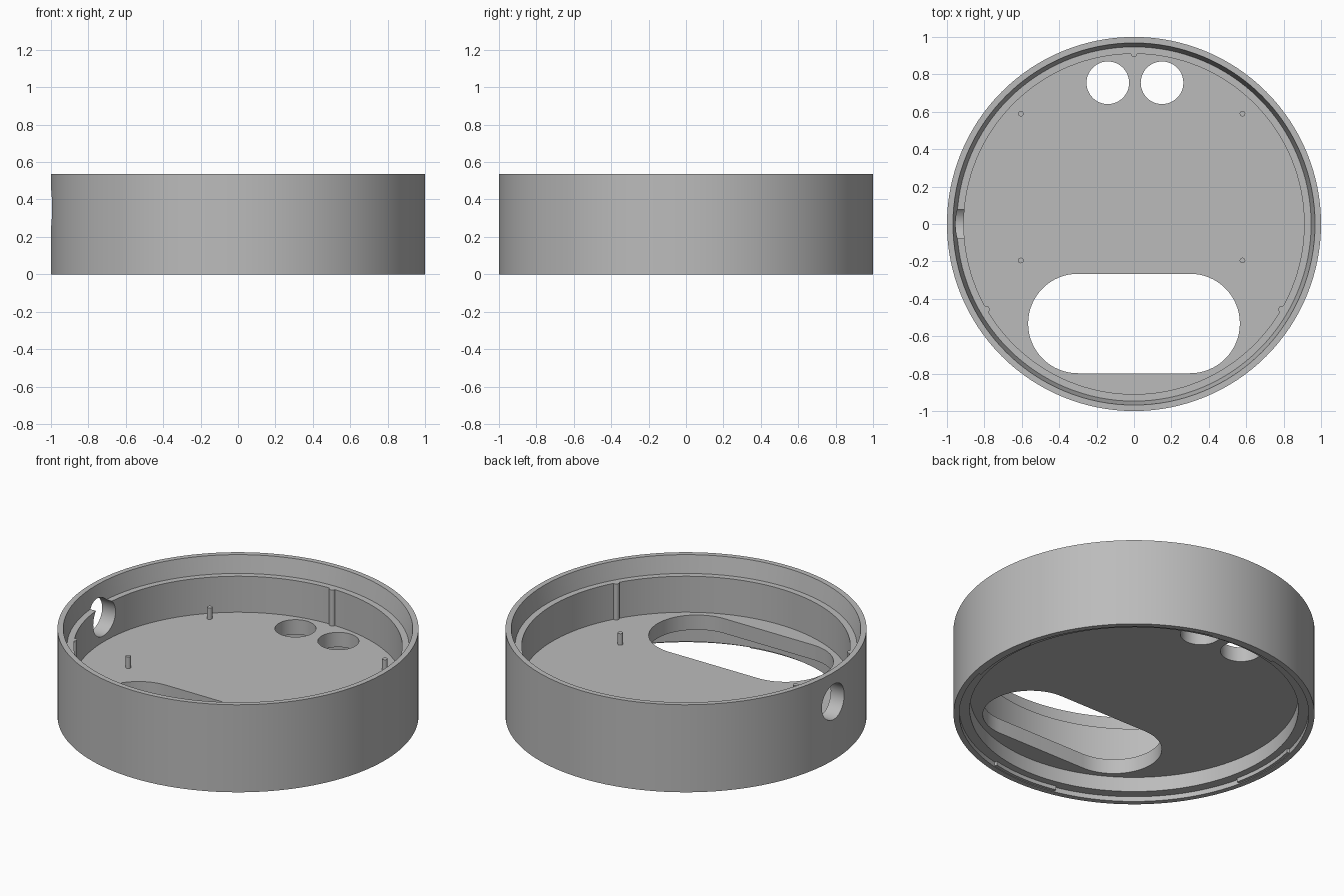
import bpy, bmesh
from math import radians, cos, sin
from mathutils import Matrix, Vector

if "Cube" in bpy.data.objects:
    bpy.data.objects.remove(bpy.data.objects["Cube"], do_unlink=True)

GREY = (0.5, 0.5, 0.5, 1)
mat = bpy.data.materials.new("plain_grey")
mat.use_nodes = True
mat.diffuse_color = GREY
mat.node_tree.nodes["Principled BSDF"].inputs["Base Color"].default_value = GREY

FLOOR_BOTTOM, FLOOR_TOP, LEDGE, HEIGHT = 0.12, 0.21, 0.43, 0.535
INNER, LIP = 0.91, 0.968


def finish(name, bm):
    bmesh.ops.recalc_face_normals(bm, faces=bm.faces)
    mesh = bpy.data.meshes.new(name)
    bm.to_mesh(mesh)
    bm.free()
    mesh.materials.append(mat)
    obj = bpy.data.objects.new(name, mesh)
    bpy.context.collection.objects.link(obj)
    return obj


def smooth(obj):
    bpy.ops.object.select_all(action='DESELECT')
    obj.select_set(True)
    bpy.context.view_layer.objects.active = obj
    bpy.ops.object.shade_smooth_by_angle(angle=radians(30))


def spin_profile(bm, points, start, sweep, steps, closed):
    """Turn a profile of (radius, height) points around the z axis."""
    verts = [bm.verts.new((r * cos(start), r * sin(start), z)) for r, z in points]
    edges = [bm.edges.new(pair) for pair in zip(verts, verts[1:])]
    if closed:
        edges.append(bm.edges.new((verts[-1], verts[0])))
    bmesh.ops.spin(bm, geom=verts + edges, cent=(0, 0, 0), axis=(0, 0, 1),
                   angle=sweep, steps=steps, use_merge=False)
    bmesh.ops.remove_doubles(bm, verts=bm.verts, dist=1e-5)


def cylinder(name, radius, depth, centre, axis='Z', segments=48):
    bm = bmesh.new()
    turn = Matrix.Rotation(radians(90), 4, 'Y') if axis == 'X' else Matrix()
    bmesh.ops.create_cone(bm, cap_ends=True, segments=segments, radius1=radius,
                          radius2=radius, depth=depth,
                          matrix=Matrix.Translation(centre) @ turn)
    return finish(name, bm)


def slot_cutter(half_length, radius, y):
    """Pill-shaped prism that passes through the floor."""
    bm = bmesh.new()
    verts = []
    for side, start in ((1, -90), (-1, 90)):
        for i in range(33):
            a = radians(start + 180 * i / 32)
            verts.append(bm.verts.new((side * half_length + radius * cos(a),
                                       y + radius * sin(a), 0.05)))
    face = bm.faces.new(verts)
    top = bmesh.ops.extrude_face_region(bm, geom=[face])["geom"]
    bmesh.ops.translate(bm, vec=Vector((0, 0, 0.25)),
                        verts=[v for v in top if isinstance(v, bmesh.types.BMVert)])
    return finish("slot_cutter", bm)


# Round housing: stepped wall with a solid floor
bm = bmesh.new()
wall = [(INNER, FLOOR_BOTTOM), (INNER, 0.03), (LIP, 0.03), (LIP, 0), (1, 0),
        (1, HEIGHT), (LIP, HEIGHT), (0.947, LEDGE), (INNER, LEDGE), (INNER, FLOOR_TOP)]
spin_profile(bm, wall, 0, radians(360), 128, False)
bmesh.ops.holes_fill(bm, edges=[e for e in bm.edges if e.is_boundary], sides=0)
housing = finish("housing", bm)

# Openings: long slot, two round holes, side port
cutters = [slot_cutter(0.3, 0.266, -0.532),
           cylinder("right_hole_cutter", 0.114, 0.3, (-0.14, 0.755, 0.17)),
           cylinder("left_hole_cutter", 0.114, 0.3, (0.15, 0.755, 0.17)),
           cylinder("port_cutter", 0.108, 0.3, (-0.97, 0, 0.355), 'X')]
bpy.context.view_layer.objects.active = housing
for cutter in cutters:
    cutter.hide_render = True
    mod = housing.modifiers.new(cutter.name, 'BOOLEAN')
    mod.operation = 'DIFFERENCE'
    mod.solver = 'EXACT'
    mod.object = cutter
    bpy.ops.object.modifier_apply(modifier=mod.name)
    bpy.data.objects.remove(cutter, do_unlink=True)
smooth(housing)

# Locating pegs on the floor
for x in (-0.605, 0.58):
    for y in (-0.195, 0.59):
        smooth(cylinder("floor_peg", 0.015, 0.08, (x, y, FLOOR_TOP + 0.03), segments=20))

# Vertical ribs on the inner wall
for angle in (90, 210, 330):
    a = radians(angle)
    rib_height = LEDGE - FLOOR_TOP
    smooth(cylinder("wall_rib", 0.018, rib_height,
                    (0.912 * cos(a), 0.912 * sin(a), FLOOR_TOP + rib_height / 2),
                    segments=20))

# Snap tabs inside the bottom lip
for angle in (0, 90, 180, 270):
    bm = bmesh.new()
    tab = [(0.95, 0.004), (0.972, 0.004), (0.972, 0.028), (0.95, 0.028)]
    spin_profile(bm, tab, radians(angle - 13), radians(26), 10, True)
    bmesh.ops.holes_fill(bm, edges=[e for e in bm.edges if e.is_boundary], sides=0)
    smooth(finish("bottom_tab", bm))
